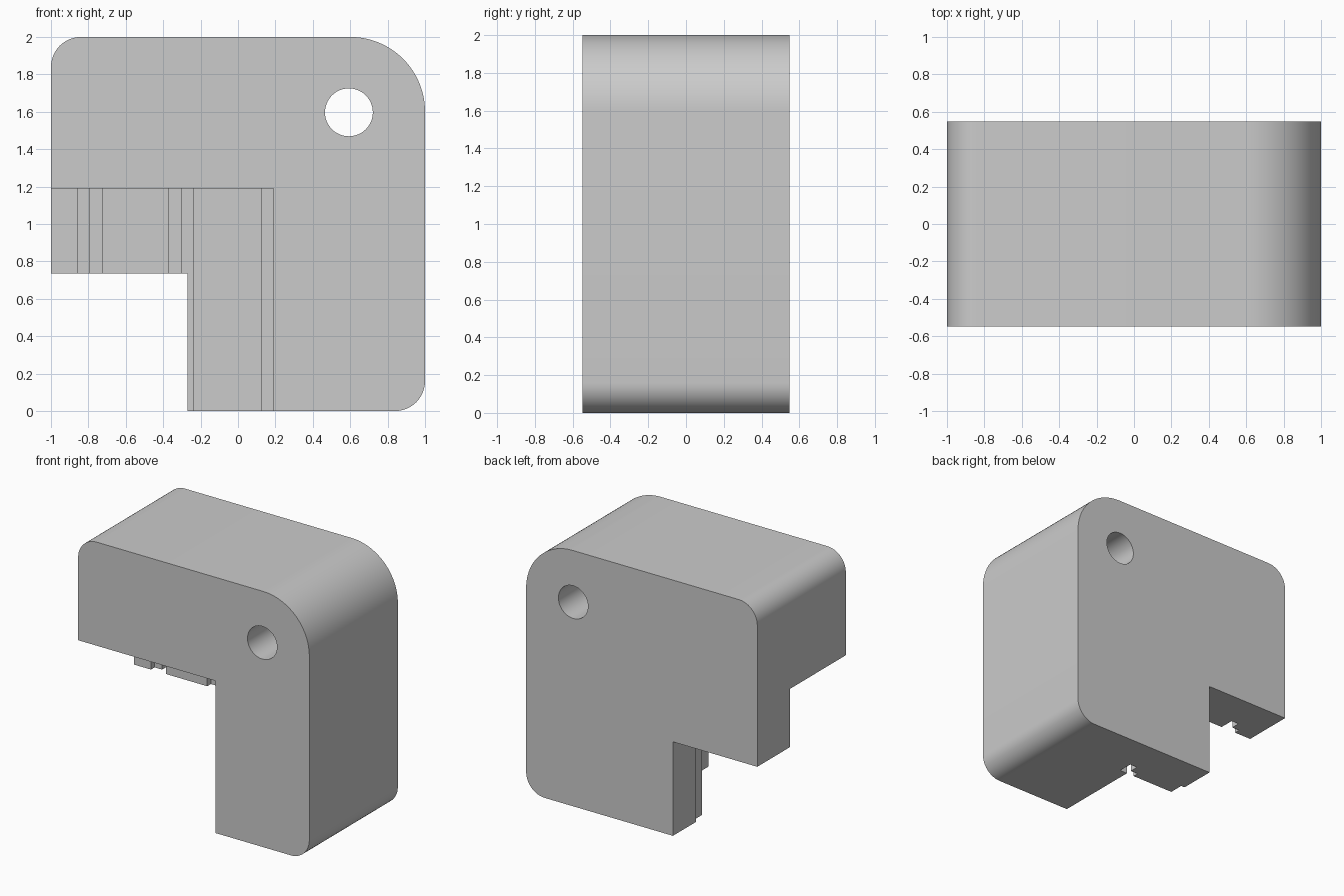
import bpy, bmesh
from math import cos, sin, radians
from mathutils import Vector

cube = bpy.data.objects.get("Cube")
if cube:
    bpy.data.objects.remove(cube, do_unlink=True)

HALF_DEPTH = 0.547
SHELF = 1.19               # underside of the front arm
FACE, STEP, DEEP = 0.145, 0.19, 0.26   # depths of the keyed rear wall

grey = bpy.data.materials.new("plain_grey")
grey.use_nodes = True
grey.diffuse_color = (0.6, 0.6, 0.6, 1)
grey.node_tree.nodes["Principled BSDF"].inputs["Base Color"].default_value = (0.6, 0.6, 0.6, 1)


def prism(name, points, extrude):
    """Extrude a closed planar outline into a solid object."""
    bm = bmesh.new()
    face = bm.faces.new([bm.verts.new(p) for p in points])
    result = bmesh.ops.extrude_face_region(bm, geom=[face])
    moved = [v for v in result["geom"] if isinstance(v, bmesh.types.BMVert)]
    bmesh.ops.translate(bm, verts=moved, vec=Vector(extrude))
    bmesh.ops.recalc_face_normals(bm, faces=bm.faces)
    mesh = bpy.data.meshes.new(name)
    bm.to_mesh(mesh)
    bm.free()
    mesh.materials.append(grey)
    obj = bpy.data.objects.new(name, mesh)
    bpy.context.collection.objects.link(obj)
    return obj


def arc(cx, cz, radius, start, end, steps):
    angles = [radians(start + (end - start) * i / steps) for i in range(steps + 1)]
    return [(cx + radius * cos(a), cz + radius * sin(a)) for a in angles]


def cut(target, cutter):
    mod = target.modifiers.new(cutter.name, "BOOLEAN")
    mod.operation = "DIFFERENCE"
    mod.solver = "EXACT"
    mod.object = cutter
    bpy.context.view_layer.objects.active = target
    bpy.ops.object.modifier_apply(modifier=mod.name)
    bpy.data.objects.remove(cutter, do_unlink=True)


# Rounded corner block with a square notch
outline = [(-0.27, 0), (-0.27, 0.735), (-1, 0.735)]
outline += arc(-0.84, 1.84, 0.16, 180, 90, 12)
outline += arc(0.6, 1.6, 0.4, 90, 0, 24)
outline += arc(0.84, 0.16, 0.16, 0, -90, 12)
block = prism("corner_block", [(x, -HALF_DEPTH, z) for x, z in outline],
              (0, 2 * HALF_DEPTH, 0))

# Front recess whose rear wall carries stepped vertical key slots
plan = [(-1.2, -0.7), (0.19, -0.7), (0.19, FACE)]
for centre in (0.19, -0.303, -0.79):
    right, left = centre + 0.065, centre - 0.065
    plan += [(right, FACE), (right, DEEP), (centre, DEEP),
             (centre, STEP), (left, STEP), (left, FACE)]
plan.append((-1.2, FACE))
cut(block, prism("recess_cutter", [(x, y, -0.2) for x, y in plan], (0, 0, SHELF + 0.2)))

# Round through hole
circle = arc(0.593, 1.597, 0.128, 0, 360, 48)[:-1]
cut(block, prism("hole_cutter", [(x, -0.8, z) for x, z in circle], (0, 1.6, 0)))

bpy.ops.object.select_all(action="DESELECT")
block.select_set(True)
bpy.context.view_layer.objects.active = block
bpy.ops.object.shade_smooth_by_angle(angle=radians(30))
